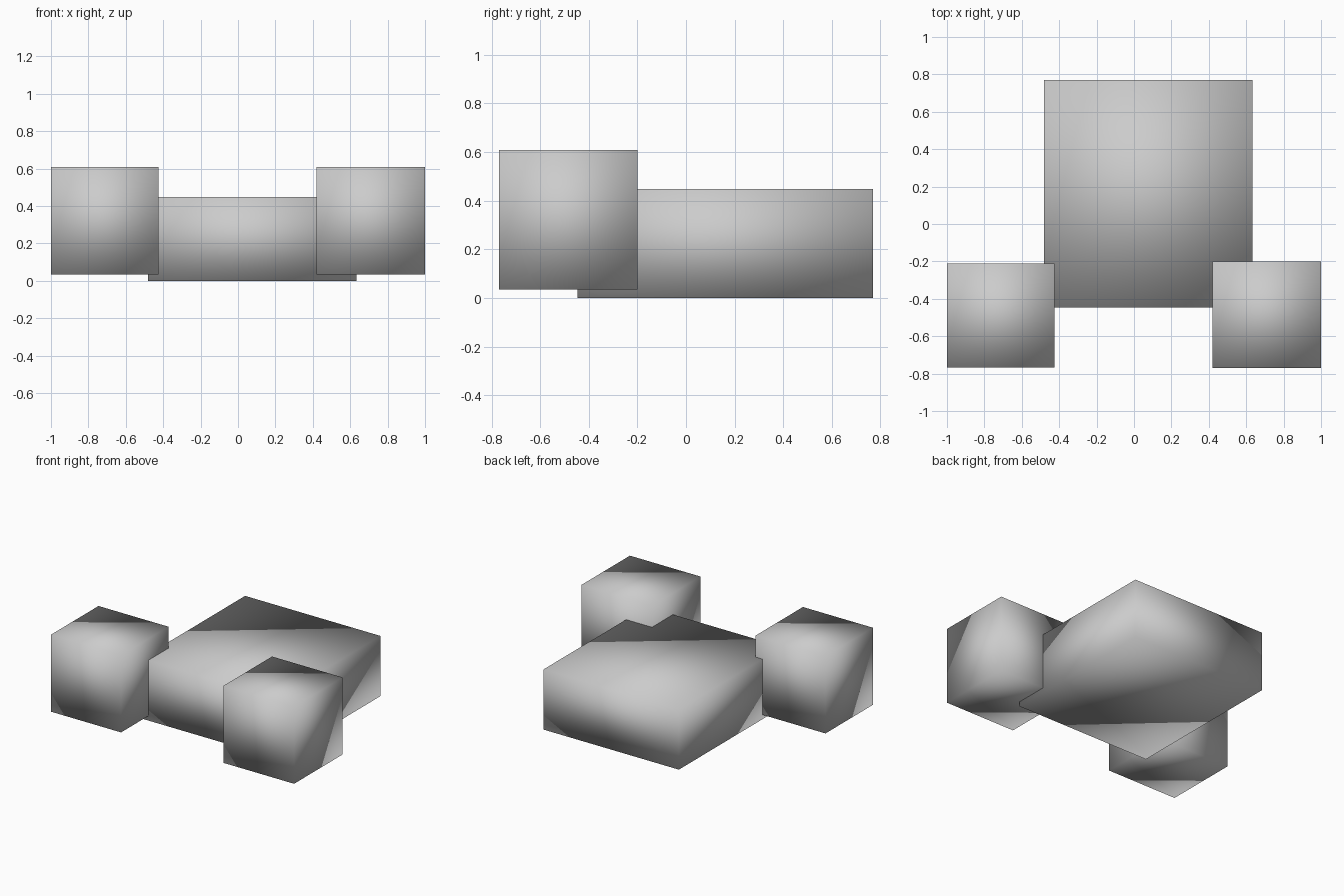
import bpy
from mathutils import Vector

if "Cube" in bpy.data.objects:
    bpy.data.objects.remove(bpy.data.objects["Cube"])


def block(name, low, high):
    """Smooth-shaded box spanning two opposite corners."""
    low, high = Vector(low), Vector(high)
    bpy.ops.mesh.primitive_cube_add(size=1)
    obj = bpy.context.object
    obj.name = name
    for v in obj.data.vertices:
        v.co = (low + high) / 2 + v.co * (high - low)
    bpy.ops.object.shade_smooth()
    return obj


# Low wide body at the back
block("main_body", (-0.48, -0.447, 0), (0.633, 0.769, 0.448))

# Two raised cubes overlapping the front corners
block("left_front_block", (-1, -0.767, 0.034), (-0.425, -0.211, 0.608))
block("right_front_block", (0.42, -0.769, 0.034), (1, -0.2, 0.608))
